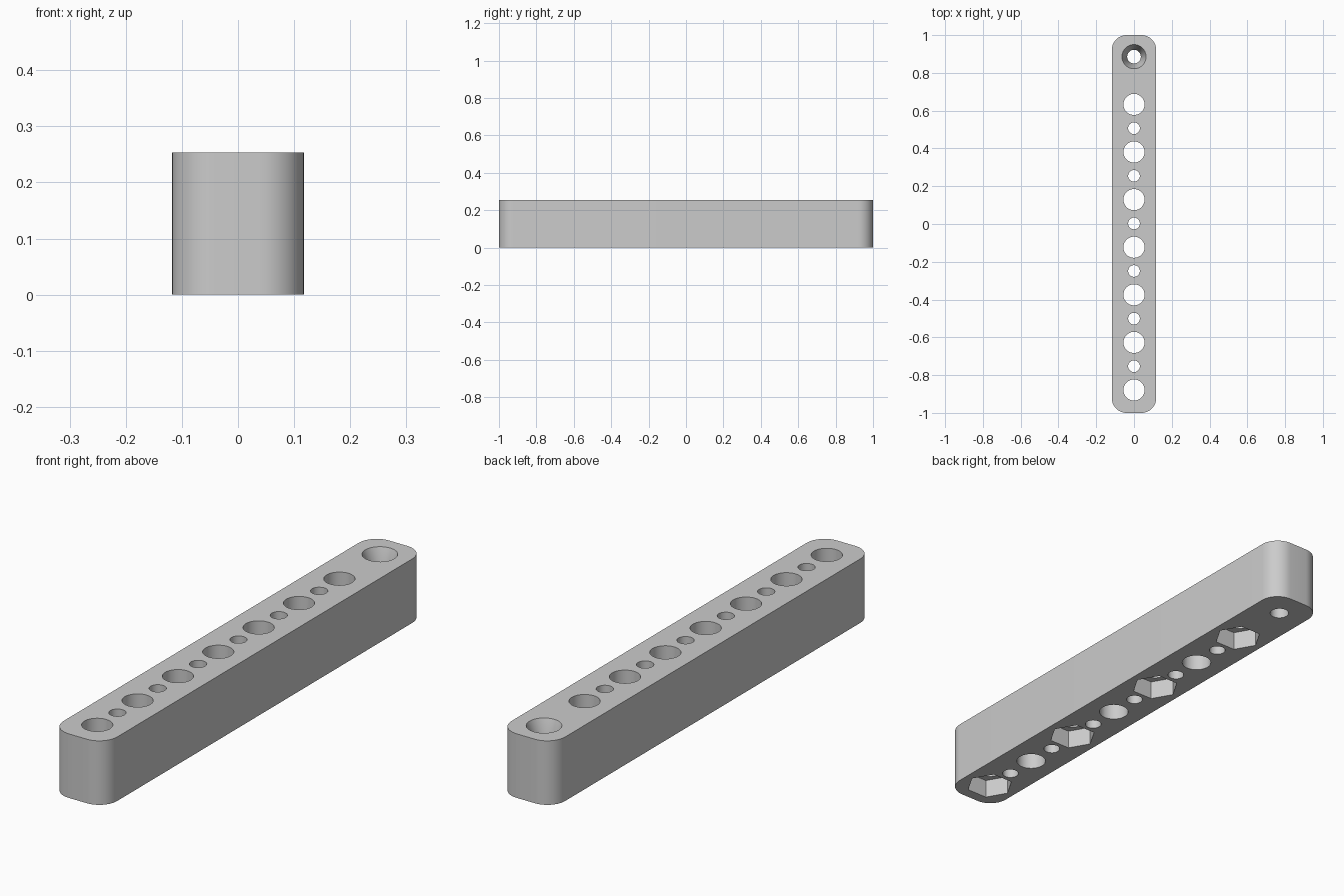
import bpy
import bmesh
from math import pi
from mathutils import Matrix

if "Cube" in bpy.data.objects:
    bpy.data.objects.remove(bpy.data.objects["Cube"], do_unlink=True)

WIDTH, LENGTH, HEIGHT = 0.235, 2.0, 0.253
CORNER = 0.078
PITCH = 0.252
FIRST = 0.633          # rearmost large hole
SINK_Y = 0.886         # screw hole near the back end
OVER = 0.02            # cutter overshoot

grey = bpy.data.materials.new("plain_grey")
grey.use_nodes = True
colour = (0.6, 0.6, 0.6, 1.0)
grey.diffuse_color = colour
grey.node_tree.nodes["Principled BSDF"].inputs["Base Color"].default_value = colour


def make_object(name, bm):
    bmesh.ops.recalc_face_normals(bm, faces=bm.faces)
    mesh = bpy.data.meshes.new(name)
    bm.to_mesh(mesh)
    bm.free()
    mesh.materials.append(grey)
    obj = bpy.data.objects.new(name, mesh)
    bpy.context.collection.objects.link(obj)
    return obj


def add_cone(bm, y, z0, z1, r0, r1, sides=48):
    """Upright prism or cone between two heights."""
    bmesh.ops.create_cone(
        bm, cap_ends=True, segments=sides, radius1=r0, radius2=r1, depth=z1 - z0,
        matrix=Matrix.Translation((0, y, (z0 + z1) / 2))
        @ Matrix.Rotation(pi / 2, 4, "Z"))


def cut(target, name, bm):
    cutter = make_object(name, bm)
    cutter.hide_render = True
    mod = target.modifiers.new(name, "BOOLEAN")
    mod.operation = "DIFFERENCE"
    mod.solver = "EXACT"
    mod.object = cutter
    bpy.context.view_layer.objects.active = target
    bpy.ops.object.modifier_apply(modifier=mod.name)
    bpy.data.objects.remove(cutter, do_unlink=True)


# Bar with rounded upright corners
bm = bmesh.new()
bmesh.ops.create_cube(bm, size=1, matrix=Matrix.Translation((0, 0, HEIGHT / 2))
                      @ Matrix.Diagonal((WIDTH, LENGTH, HEIGHT, 1)))
uprights = [e for e in bm.edges
            if abs(e.verts[0].co.z - e.verts[1].co.z) > HEIGHT / 2]
bmesh.ops.bevel(bm, geom=uprights, offset=CORNER, segments=12, profile=0.5,
                affect="EDGES")
bar = make_object("drilled_bar", bm)

# Through holes: large ones with small ones between
bm = bmesh.new()
for i in range(7):
    y = FIRST - PITCH * i
    add_cone(bm, y, -OVER, HEIGHT + OVER, 0.056, 0.056)
    if i < 6:
        add_cone(bm, y - PITCH / 2, -OVER, HEIGHT + OVER, 0.031, 0.031)
add_cone(bm, SINK_Y, -OVER, HEIGHT + OVER, 0.036, 0.036)
cut(bar, "hole_cutter", bm)

# Tapered recess for the screw head
bm = bmesh.new()
depth, slope = 0.08, 0.35
add_cone(bm, SINK_Y, HEIGHT - depth, HEIGHT + OVER,
         0.064 - slope * depth, 0.064 + slope * OVER)
cut(bar, "screw_recess_cutter", bm)

# Six-sided nut pockets under every second large hole
bm = bmesh.new()
for i in range(0, 7, 2):
    add_cone(bm, FIRST - PITCH * i, -OVER, 0.075, 0.09, 0.09, sides=6)
cut(bar, "nut_pocket_cutter", bm)

# Smooth curved walls, crisp rims
bpy.ops.object.select_all(action="DESELECT")
bar.select_set(True)
bpy.context.view_layer.objects.active = bar
bpy.ops.object.shade_smooth_by_angle(angle=pi / 6)
